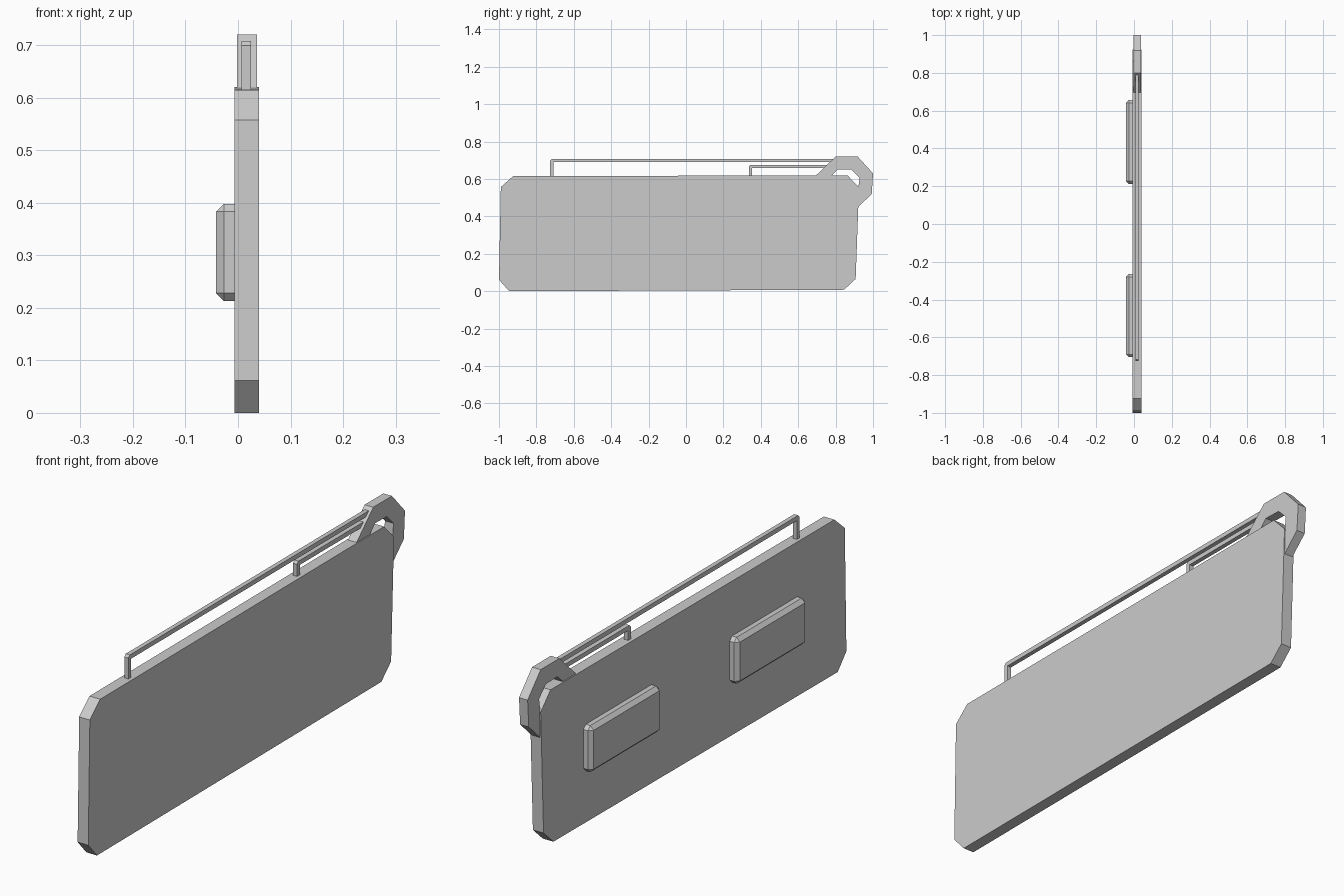
import bpy, bmesh

if "Cube" in bpy.data.objects:
    bpy.data.objects.remove(bpy.data.objects["Cube"])


def finish(name, bm):
    bmesh.ops.recalc_face_normals(bm, faces=bm.faces)
    mesh = bpy.data.meshes.new(name)
    bm.to_mesh(mesh)
    bm.free()
    obj = bpy.data.objects.new(name, mesh)
    bpy.context.collection.objects.link(obj)
    return obj


def plate(name, profile, x0, x1):
    """Extrude a (y, z) outline from x0 to x1."""
    bm = bmesh.new()
    face = bm.faces.new([bm.verts.new((x0, y, z)) for y, z in profile])
    ext = bmesh.ops.extrude_face_region(bm, geom=[face])
    verts = [g for g in ext["geom"] if isinstance(g, bmesh.types.BMVert)]
    bmesh.ops.translate(bm, verts=verts, vec=(x1 - x0, 0, 0))
    return finish(name, bm)


def rod(name, y0, y1, top, t=0.018, c=0.009):
    """Square rod rising from the panel and bending towards the hook."""
    plate(name, [(y0, 0.59), (y0, top - c), (y0 + c, top), (y1, top),
                 (y1, top - t), (y0 + t, top - t), (y0 + t, 0.59)], 0.007, 0.025)


def pad(name, y0, y1):
    """Chamfered block on the back of the panel."""
    bm = bmesh.new()
    bmesh.ops.create_cube(bm, size=1)
    x0, x1, z0, z1 = -0.042, 0.015, 0.213, 0.398
    for v in bm.verts:
        v.co = (x1 if v.co.x > 0 else x0,
                y1 if v.co.y > 0 else y0,
                z1 if v.co.z > 0 else z0)
    bmesh.ops.bevel(bm, geom=bm.edges[:], offset=0.015, segments=1,
                    affect='EDGES', profile=0.5)
    finish(name, bm)


# Main board with clipped corners
plate("board", [(-0.945, 0.0), (0.845, 0.008), (0.907, 0.066), (0.925, 0.555),
                (0.863, 0.62), (-0.925, 0.615), (-0.99, 0.557), (-1.0, 0.062)],
      -0.007, 0.04)

# Corner hook, both ends sunk into the board
plate("corner_hook", [(0.67, 0.595), (0.80, 0.72), (0.918, 0.72), (1.0, 0.63),
                      (0.993, 0.52), (0.91, 0.44), (0.87, 0.49), (0.92, 0.54),
                      (0.928, 0.607), (0.885, 0.65), (0.812, 0.652), (0.755, 0.595)],
      -0.002, 0.036)

# Rods along the top edge
rod("long_rod", -0.726, 0.83, 0.708)
rod("short_rod", 0.336, 0.79, 0.676)

# Pads on one side
pad("pad_front", -0.705, -0.265)
pad("pad_rear", 0.212, 0.656)
